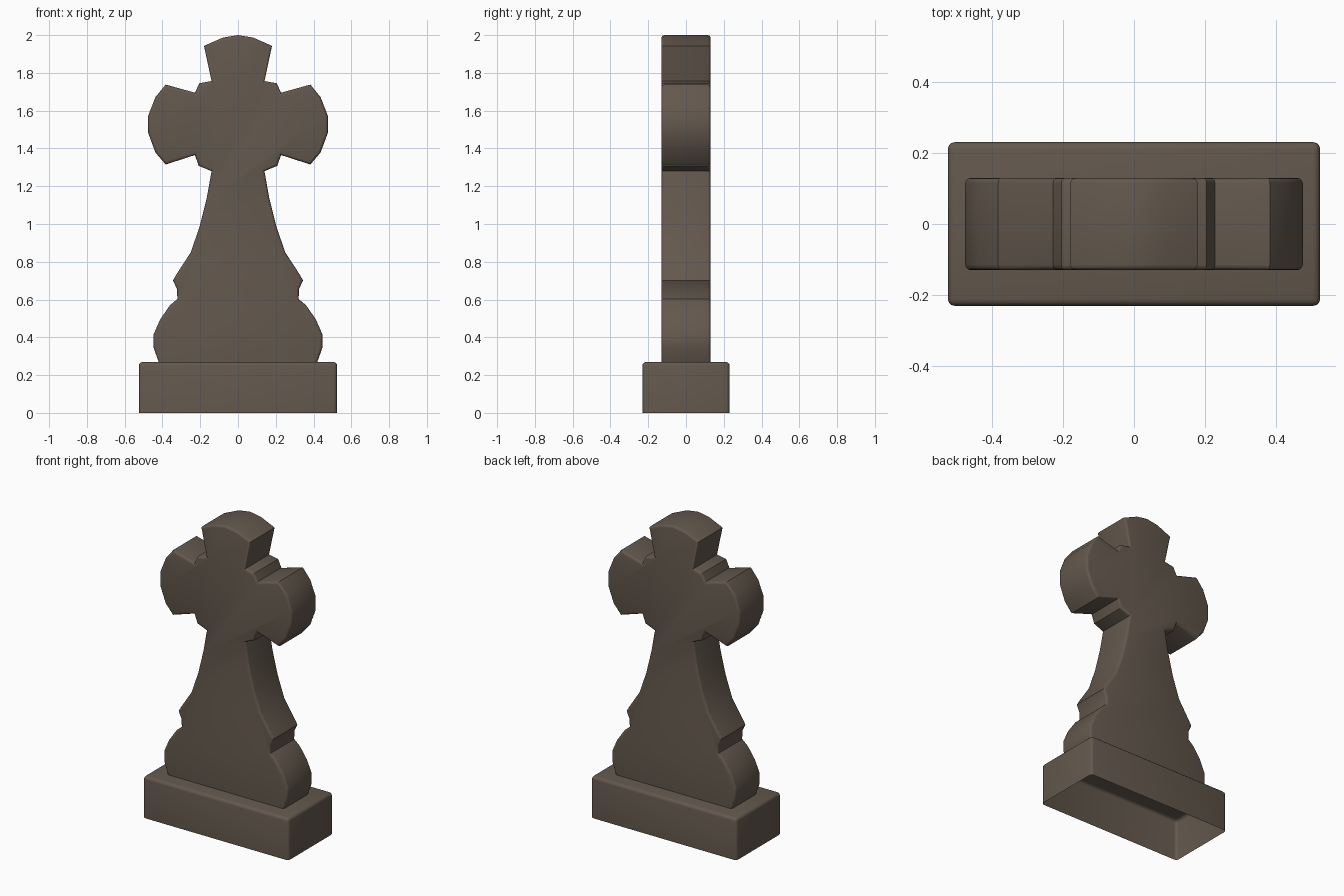
import bpy, bmesh

if "Cube" in bpy.data.objects:
    bpy.data.objects.remove(bpy.data.objects["Cube"])

stone = bpy.data.materials.new("dark brown stone")
stone.diffuse_color = (0.125, 0.097, 0.074, 1)
stone.use_nodes = True
stone.node_tree.nodes["Principled BSDF"].inputs["Base Color"].default_value = stone.diffuse_color


def finish(name, bm):
    bmesh.ops.recalc_face_normals(bm, faces=bm.faces)
    # leave the underside open
    low = min(v.co.z for v in bm.verts)
    under = [f for f in bm.faces if all(v.co.z < low + 1e-4 for v in f.verts)]
    bmesh.ops.delete(bm, geom=under, context='FACES_ONLY')
    mesh = bpy.data.meshes.new(name)
    bm.to_mesh(mesh)
    bm.free()
    mesh.materials.append(stone)
    ob = bpy.data.objects.new(name, mesh)
    bpy.context.collection.objects.link(ob)
    bpy.ops.object.select_all(action='DESELECT')
    ob.select_set(True)
    bpy.context.view_layer.objects.active = ob
    bpy.ops.object.shade_smooth_by_angle(angle=0.6)
    return ob


# Cross slab: right half of the outline, top to bottom, then mirrored
half = [(0.08, 1.987), (0.18, 1.943),
        (0.14, 1.757), (0.205, 1.745), (0.228, 1.695),
        (0.383, 1.738), (0.437, 1.672), (0.476, 1.572), (0.476, 1.483),
        (0.437, 1.378), (0.383, 1.315),
        (0.228, 1.365), (0.208, 1.308), (0.14, 1.28),
        (0.165, 1.14), (0.202, 0.99), (0.25, 0.85), (0.325, 0.735),
        (0.344, 0.702), (0.323, 0.655), (0.321, 0.603),
        (0.36, 0.57), (0.412, 0.495), (0.447, 0.415), (0.447, 0.345),
        (0.42, 0.27)]
outline = [(0, 2.0)] + half + [(-x, z) for x, z in reversed(half)]
D = 0.13
bm = bmesh.new()
face = bm.faces.new([bm.verts.new((x, -D, z)) for x, z in outline])
ext = bmesh.ops.extrude_face_region(bm, geom=[face], use_keep_orig=True)
bmesh.ops.translate(bm, vec=(0, 2 * D, 0),
                    verts=[g for g in ext['geom'] if isinstance(g, bmesh.types.BMVert)])
bmesh.ops.recalc_face_normals(bm, faces=bm.faces)
# round the front and back rims, except along the foot
rim = [e for e in bm.edges if abs(e.verts[0].co.y - e.verts[1].co.y) < 1e-5
       and max(v.co.z for v in e.verts) > 0.28]
bmesh.ops.bevel(bm, geom=rim, offset=0.015, segments=3, profile=0.5,
                affect='EDGES', clamp_overlap=True)
finish("cross_slab", bm)

# Plinth: box with rounded top and upright edges
bm = bmesh.new()
bmesh.ops.create_cube(bm, size=1)
for v in bm.verts:
    v.co = (v.co.x * 1.05, v.co.y * 0.462, (v.co.z + 0.5) * 0.27)
edges = [e for e in bm.edges if max(v.co.z for v in e.verts) > 0.1]
bmesh.ops.bevel(bm, geom=edges, offset=0.02, segments=3, profile=0.5, affect='EDGES')
finish("plinth", bm)
